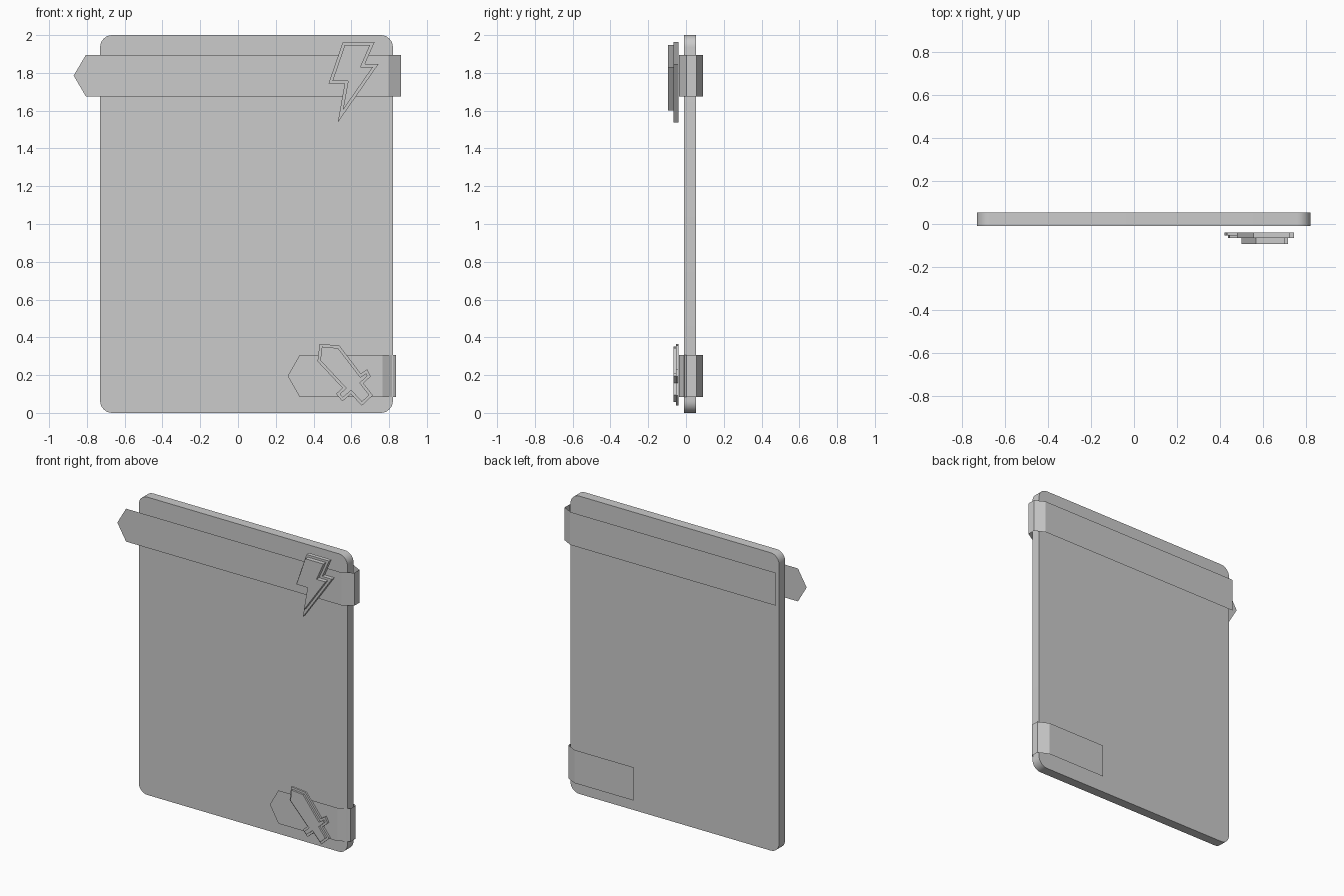
import bpy, bmesh, math
from mathutils import Vector

if "Cube" in bpy.data.objects:
    bpy.data.objects.remove(bpy.data.objects["Cube"])


def make_object(name, bm):
    bmesh.ops.recalc_face_normals(bm, faces=bm.faces)
    mesh = bpy.data.meshes.new(name)
    bm.to_mesh(mesh)
    bm.free()
    ob = bpy.data.objects.new(name, mesh)
    bpy.context.collection.objects.link(ob)
    return ob


def prism(name, outline, y_front, y_back):
    """Extrude an (x, z) outline along y."""
    bm = bmesh.new()
    face = bm.faces.new([bm.verts.new((x, y_front, z)) for x, z in outline])
    ext = bmesh.ops.extrude_face_region(bm, geom=[face], use_keep_orig=True)
    verts = [g for g in ext["geom"] if isinstance(g, bmesh.types.BMVert)]
    bmesh.ops.translate(bm, verts=verts, vec=(0, y_back - y_front, 0))
    return make_object(name, bm)


def inset(outline, d):
    """Mitred inward offset of a clockwise outline."""
    pts = [Vector(p) for p in outline]
    out = []
    for i, p in enumerate(pts):
        a = (p - pts[i - 1]).normalized()
        b = (pts[(i + 1) % len(pts)] - p).normalized()
        na, nb = Vector((a.y, -a.x)), Vector((b.y, -b.x))
        out.append(p + (na + nb) * d / (1 + na.dot(nb)))
    return out


def strap(name, tip, shoulder, bend, side, back_end, z0, z1):
    """Thin pointed band that wraps around the right edge of the board."""
    path = [(shoulder, -0.038), (bend, -0.038), (side, 0.002),
            (side, 0.055), (bend, 0.09), (back_end, 0.09)]
    bm = bmesh.new()
    low = [bm.verts.new((x, y, z0)) for x, y in path]
    top = [bm.verts.new((x, y, z1)) for x, y in path]
    for i in range(len(path) - 1):
        bm.faces.new((low[i], low[i + 1], top[i + 1], top[i]))
    point = bm.verts.new((tip, -0.038, (z0 + z1) / 2))
    bm.faces.new((point, low[0], top[0]))
    bmesh.ops.dissolve_limit(bm, angle_limit=0.01, verts=bm.verts, edges=bm.edges)
    return make_object(name, bm)


# Board with rounded corners
r, seg = 0.064, 8
corners = [(0.82 - r, 2 - r), (-0.73 + r, 2 - r), (-0.73 + r, r), (0.82 - r, r)]
outline = []
for k, (cx, cz) in enumerate(corners):
    for i in range(seg + 1):
        a = math.pi / 2 * (k + i / seg)
        outline.append((cx + r * math.cos(a), cz + r * math.sin(a)))
board = prism("board", outline, -0.01, 0.054)
bpy.context.view_layer.objects.active = board
board.select_set(True)
bpy.ops.object.shade_smooth_by_angle(angle=math.radians(30))

# Straps
strap("upper_strap", -0.87, -0.805, 0.797, 0.863, -0.73, 1.675, 1.896)
strap("lower_strap", 0.263, 0.327, 0.765, 0.836, 0.327, 0.084, 0.307)

# Lightning badge, two stepped layers
bolt = [(0.555, 1.963), (0.723, 1.963), (0.672, 1.847), (0.744, 1.847),
        (0.528, 1.537), (0.565, 1.743), (0.479, 1.743)]
prism("bolt_base", bolt, -0.066, -0.039)
prism("bolt_top", inset(bolt, 0.015), -0.094, -0.066)

# Dagger badge, two stepped layers
dagger = [(0.432, 0.366), (0.537, 0.356), (0.650, 0.208), (0.684, 0.230),
          (0.703, 0.193), (0.664, 0.157), (0.714, 0.093), (0.655, 0.038),
          (0.598, 0.100), (0.553, 0.061), (0.519, 0.101), (0.553, 0.132),
          (0.421, 0.273)]
prism("dagger_base", dagger, -0.053, -0.039)
prism("dagger_top", inset(dagger, 0.014), -0.066, -0.053)
